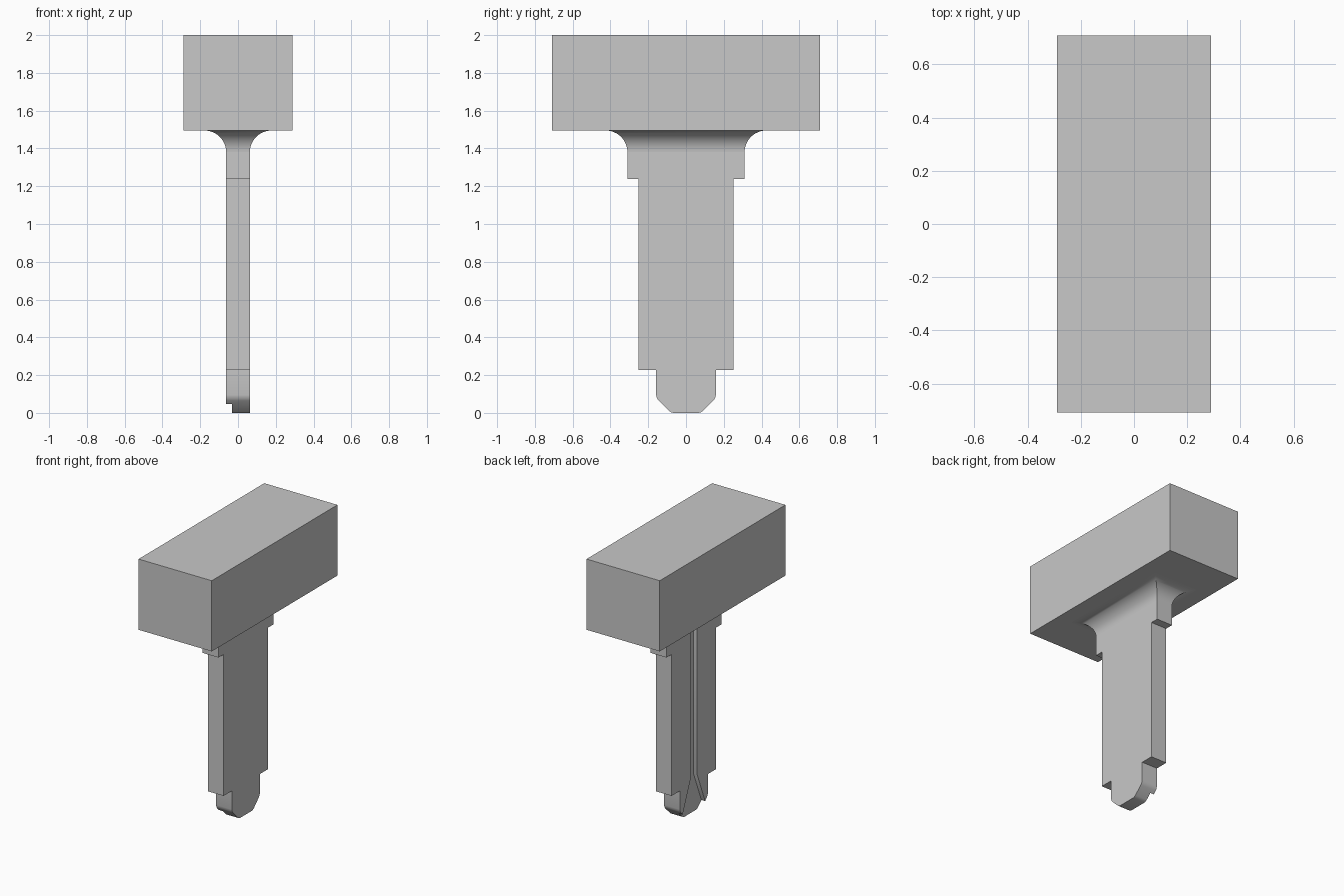
import bpy, bmesh, math

cube = bpy.data.objects.get("Cube")
if cube:
    bpy.data.objects.remove(cube, do_unlink=True)

grey = bpy.data.materials.new("plain_grey")
grey.use_nodes = True
COLOUR = (0.58, 0.58, 0.58, 1)
grey.diffuse_color = COLOUR
grey.node_tree.nodes["Principled BSDF"].inputs["Base Color"].default_value = COLOUR

HALF_T = 0.0625      # half thickness of the blade
SHOULDER = 0.31      # half width of the shoulder
HEAD_Z = 1.495       # underside of the head
FILLET = 0.115


def loft(name, rings):
    """Skin equal-length rings of points and cap both ends."""
    bm = bmesh.new()
    rows = [[bm.verts.new(p) for p in ring] for ring in rings]
    n = len(rows[0])
    for a, b in zip(rows, rows[1:]):
        for i in range(n):
            j = (i + 1) % n
            bm.faces.new((a[i], a[j], b[j], b[i]))
    bm.faces.new(rows[0][::-1])
    bm.faces.new(rows[-1])
    bmesh.ops.recalc_face_normals(bm, faces=bm.faces)
    mesh = bpy.data.meshes.new(name)
    bm.to_mesh(mesh)
    bm.free()
    mesh.materials.append(grey)
    obj = bpy.data.objects.new(name, mesh)
    bpy.context.collection.objects.link(obj)
    return obj


def rectangle(hx, hy, z):
    return [(-hx, -hy, z), (hx, -hy, z), (hx, hy, z), (-hx, hy, z)]


def plate(name, half, x0, x1):
    """Extrude a half outline of (y, z), mirrored across y = 0, along x."""
    outline = half + [(-y, z) for y, z in reversed(half)]
    return loft(name, [[(x, y, z) for y, z in outline] for x in (x0, x1)])


def smooth(obj):
    bpy.ops.object.select_all(action="DESELECT")
    obj.select_set(True)
    bpy.context.view_layer.objects.active = obj
    bpy.ops.object.shade_smooth_by_angle(angle=math.radians(30))


# Rectangular head
head = loft("head", [rectangle(0.289, 0.709, z) for z in (HEAD_Z, 2.0)])

# Mitred concave flare joining blade and head
rings = []
for k in range(13):
    a = math.pi / 2 * k / 12
    grow = FILLET * (1 - math.cos(a))
    z = HEAD_Z - FILLET + FILLET * math.sin(a)
    rings.append(rectangle(HALF_T + grow, SHOULDER + grow, z))
flare = loft("flare", rings)

# Stepped blade with a rounded, chamfered tip
blade = plate("blade", [
    (0.065, 0.0), (0.078, 0.003), (0.09, 0.011),
    (0.145, 0.065), (0.154, 0.078), (0.158, 0.095),
    (0.158, 0.228), (0.252, 0.228), (0.252, 1.238),
    (SHOULDER, 1.238), (SHOULDER, HEAD_Z - FILLET)], -HALF_T, HALF_T)

# Groove on one side, widening towards the tip
cutter = plate("groove_cutter", [
    (0.165, -0.05), (0.037, 0.27), (0.037, 1.37)], -0.1, -0.033)
cutter.hide_render = True
cut = blade.modifiers.new("groove", "BOOLEAN")
cut.operation = "DIFFERENCE"
cut.solver = "EXACT"
cut.object = cutter
bpy.context.view_layer.objects.active = blade
bpy.ops.object.modifier_apply(modifier=cut.name)
bpy.data.objects.remove(cutter, do_unlink=True)

smooth(flare)
smooth(blade)
